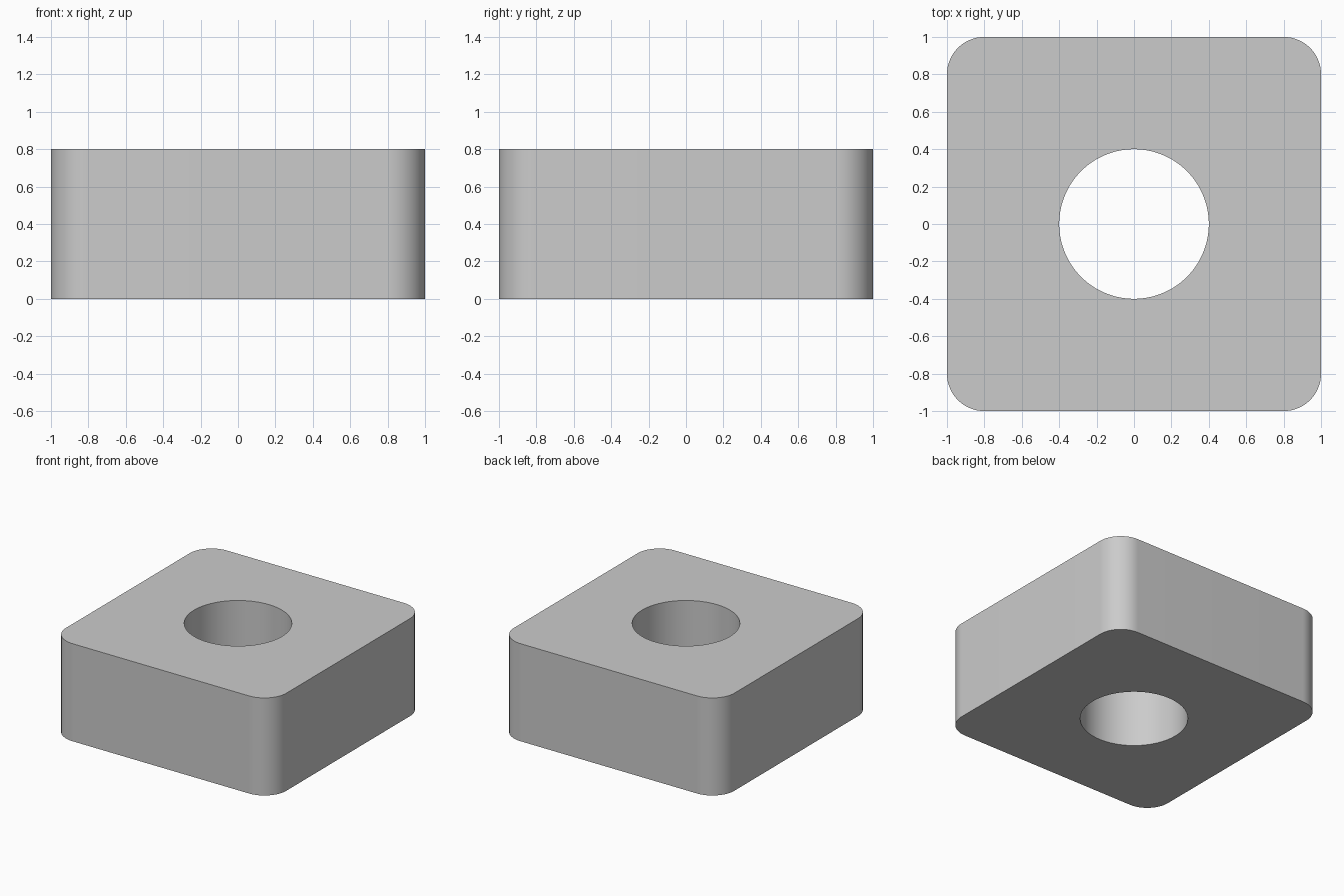
import bpy, bmesh
from math import cos, sin, pi, radians

if "Cube" in bpy.data.objects:
    bpy.data.objects.remove(bpy.data.objects["Cube"])

HALF, HEIGHT, CORNER, HOLE = 1.0, 0.8, 0.2, 0.4
STEPS = 24  # points per quarter turn


def outer_profile():
    """Square outline with rounded corners."""
    pts = []
    c = HALF - CORNER
    for q, (sx, sy) in enumerate([(1, 1), (-1, 1), (-1, -1), (1, -1)]):
        for i in range(STEPS):
            a = (q + i / (STEPS - 1)) * pi / 2
            pts.append((sx * c + CORNER * cos(a), sy * c + CORNER * sin(a)))
    return pts


def hole_profile():
    """Circle with one point for each outline point."""
    n = 4 * STEPS
    return [(HOLE * cos(2 * pi * (i + 0.5) / n), HOLE * sin(2 * pi * (i + 0.5) / n))
            for i in range(n)]


def ring(bm, pts, z):
    return [bm.verts.new((x, y, z)) for x, y in pts]


# Closed chain of rings: outer wall, top, hole wall, underside
bm = bmesh.new()
outer, hole = outer_profile(), hole_profile()
rings = [ring(bm, outer, 0), ring(bm, outer, HEIGHT),
         ring(bm, hole, HEIGHT), ring(bm, hole, 0)]
for k in range(4):
    a, b = rings[k], rings[(k + 1) % 4]
    for i in range(len(a)):
        j = (i + 1) % len(a)
        bm.faces.new((a[i], a[j], b[j], b[i]))
bmesh.ops.recalc_face_normals(bm, faces=bm.faces)

mesh = bpy.data.meshes.new("square_block_with_hole")
bm.to_mesh(mesh)
bm.free()
block = bpy.data.objects.new("square_block_with_hole", mesh)
bpy.context.collection.objects.link(block)

# Smooth corners and bore, sharp rims
bpy.context.view_layer.objects.active = block
block.select_set(True)
bpy.ops.object.shade_smooth_by_angle(angle=radians(30))
